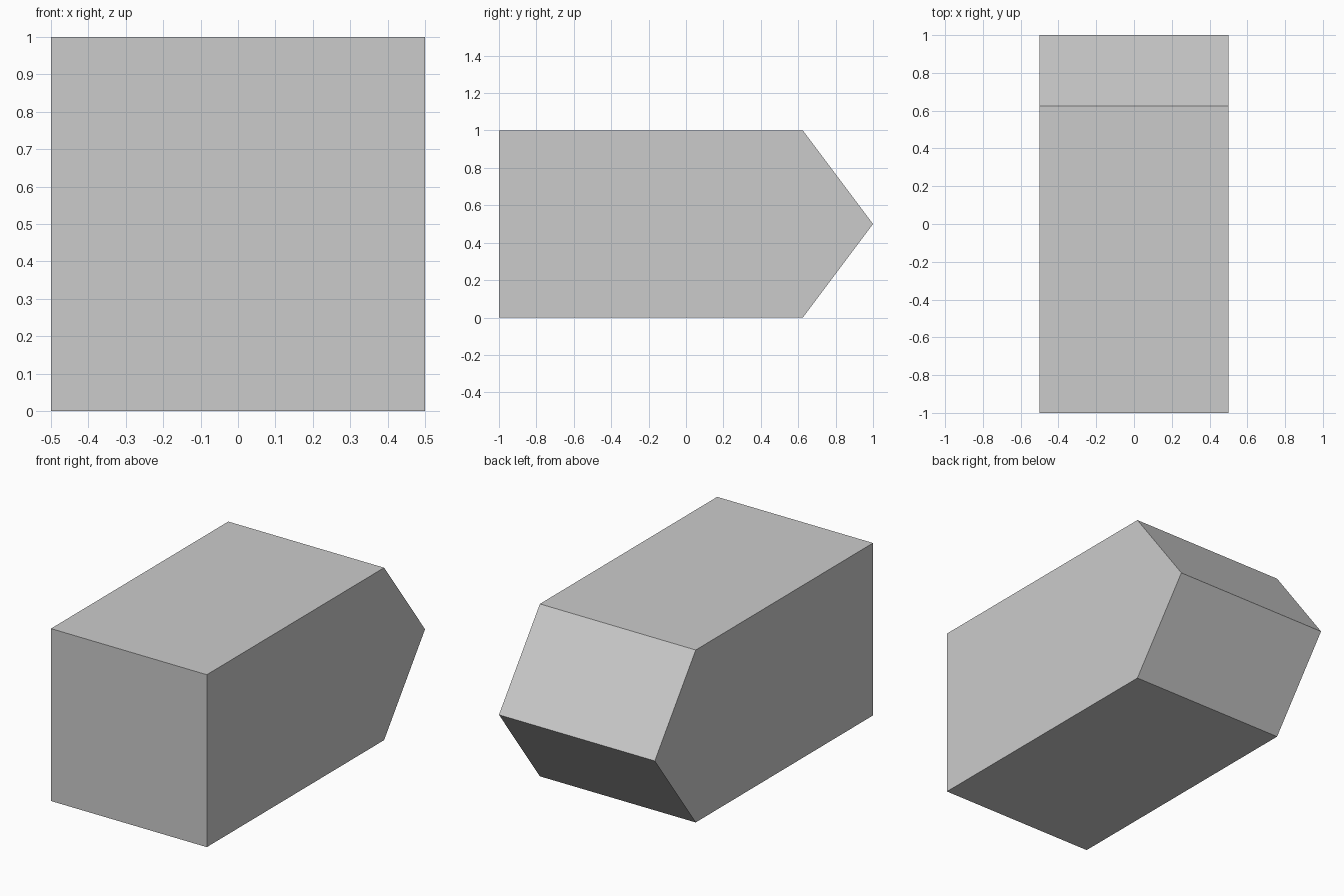
import bpy
import bmesh

if "Cube" in bpy.data.objects:
    bpy.data.objects.remove(bpy.data.objects["Cube"])

# Side profile (y, z): a rectangle with a pointed back end
PROFILE = [(-1, 0), (0.625, 0), (1, 0.5), (0.625, 1), (-1, 1)]
WIDTH = 1.0

# Extrude the profile across x into a solid prism
bm = bmesh.new()
face = bm.faces.new([bm.verts.new((-WIDTH / 2, y, z)) for y, z in PROFILE])
extruded = bmesh.ops.extrude_face_region(bm, geom=[face], use_keep_orig=True)
new_verts = [g for g in extruded["geom"] if isinstance(g, bmesh.types.BMVert)]
bmesh.ops.translate(bm, verts=new_verts, vec=(WIDTH, 0, 0))
bmesh.ops.recalc_face_normals(bm, faces=bm.faces)

# Pointed block
mesh = bpy.data.meshes.new("pointed_block")
bm.to_mesh(mesh)
bm.free()
block = bpy.data.objects.new("pointed_block", mesh)
bpy.context.collection.objects.link(block)
